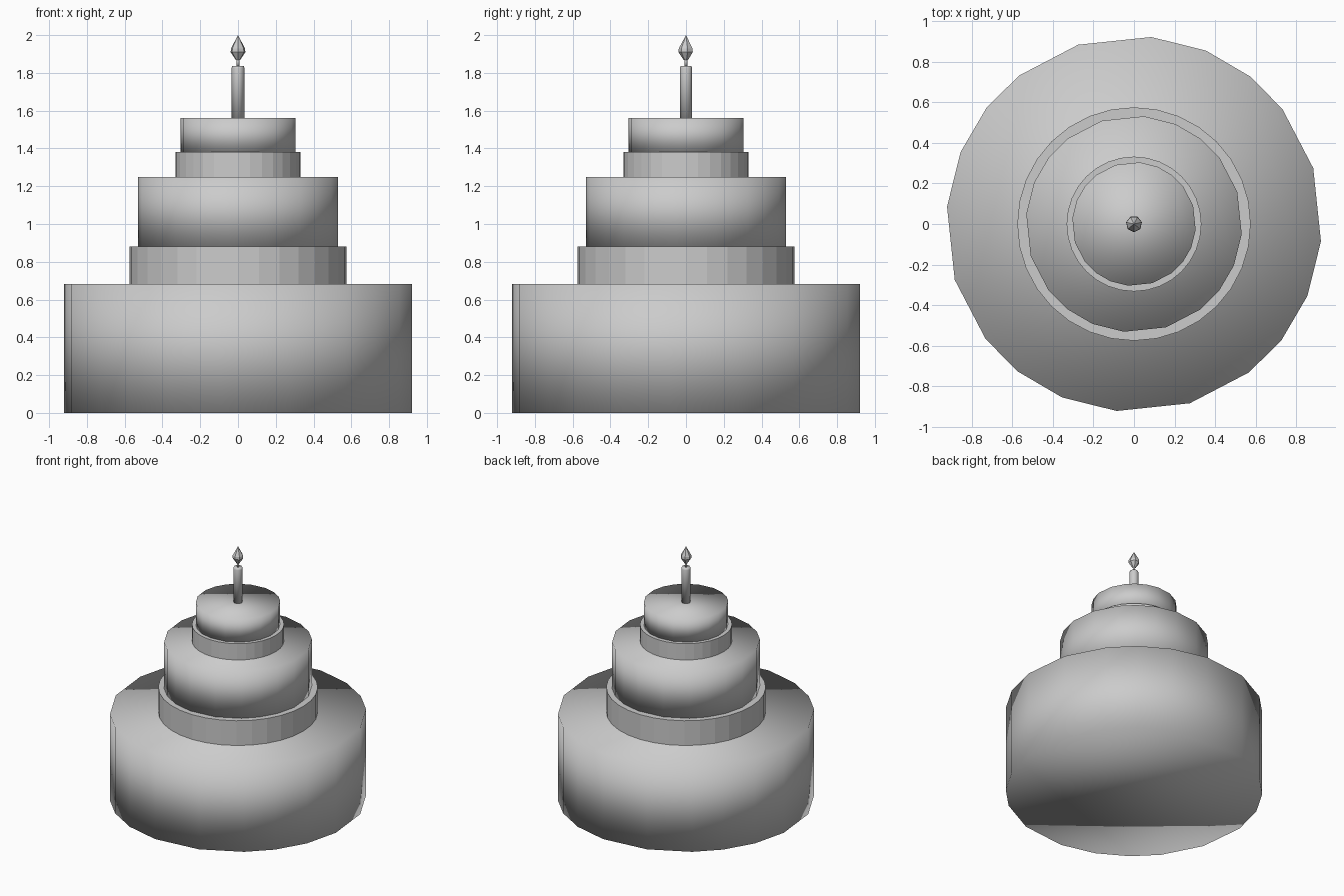
import bpy
import bmesh
from math import radians, sin, cos, tau

if "Cube" in bpy.data.objects:
    bpy.data.objects.remove(bpy.data.objects["Cube"], do_unlink=True)

grey = bpy.data.materials.new("plain grey")
grey.use_nodes = True
colour = (0.6, 0.6, 0.6, 1)
grey.diffuse_color = colour
grey.node_tree.nodes["Principled BSDF"].inputs["Base Color"].default_value = colour


def lathe(name, profile, angles, smooth):
    """Skin stacked rings of (radius, height); a zero radius makes a tip."""
    bm = bmesh.new()
    rings = []
    for r, z in profile:
        pts = angles if r else [0]
        rings.append([bm.verts.new((r * cos(a), r * sin(a), z)) for a in pts])
    n = len(angles)
    for low, high in zip(rings, rings[1:]):
        for i in range(n):
            j = (i + 1) % n
            if len(high) == 1:
                bm.faces.new((low[i], low[j], high[0]))
            else:
                bm.faces.new((low[i], low[j], high[j], high[i]))
    bm.faces.new(rings[0][::-1])
    if len(rings[-1]) > 1:
        bm.faces.new(rings[-1])
    for f in bm.faces:
        f.smooth = smooth
    mesh = bpy.data.meshes.new(name)
    bm.to_mesh(mesh)
    bm.free()
    mesh.materials.append(grey)
    obj = bpy.data.objects.new(name, mesh)
    bpy.context.collection.objects.link(obj)
    return obj


def even(n, turn=0):
    return [tau * (i + turn) / n for i in range(n)]


# Uneven cake outline: five corners repeated every quarter turn
uneven = [radians(90 * q + a) for q in range(4) for a in (-5.3, 17.3, 37.8, 51.8, 67.5)]

# Soft-shaded cake tiers
for name, r, z0, z1 in (("bottom_tier", 0.925, 0, 0.683),
                        ("middle_tier", 0.533, 0.88, 1.25),
                        ("top_tier", 0.305, 1.38, 1.56)):
    lathe(name, [(r, z0), (r, z1)], uneven, True)

# Faceted bands between the tiers
for name, r, z0, z1 in (("lower_band", 0.575, 0.683, 0.88),
                        ("upper_band", 0.332, 1.25, 1.38)):
    lathe(name, [(r, z0), (r, z1)], even(32), False)

# Candle, wick and flame
lathe("candle", [(0.034, 1.56), (0.034, 1.825), (0.03, 1.837)], even(10), True)
lathe("wick", [(0.009, 1.837), (0.009, 1.88)], even(6), True)
lathe("flame", [(0.012, 1.868), (0.04, 1.91), (0.038, 1.93), (0, 2)], even(7, 0.25), False)
